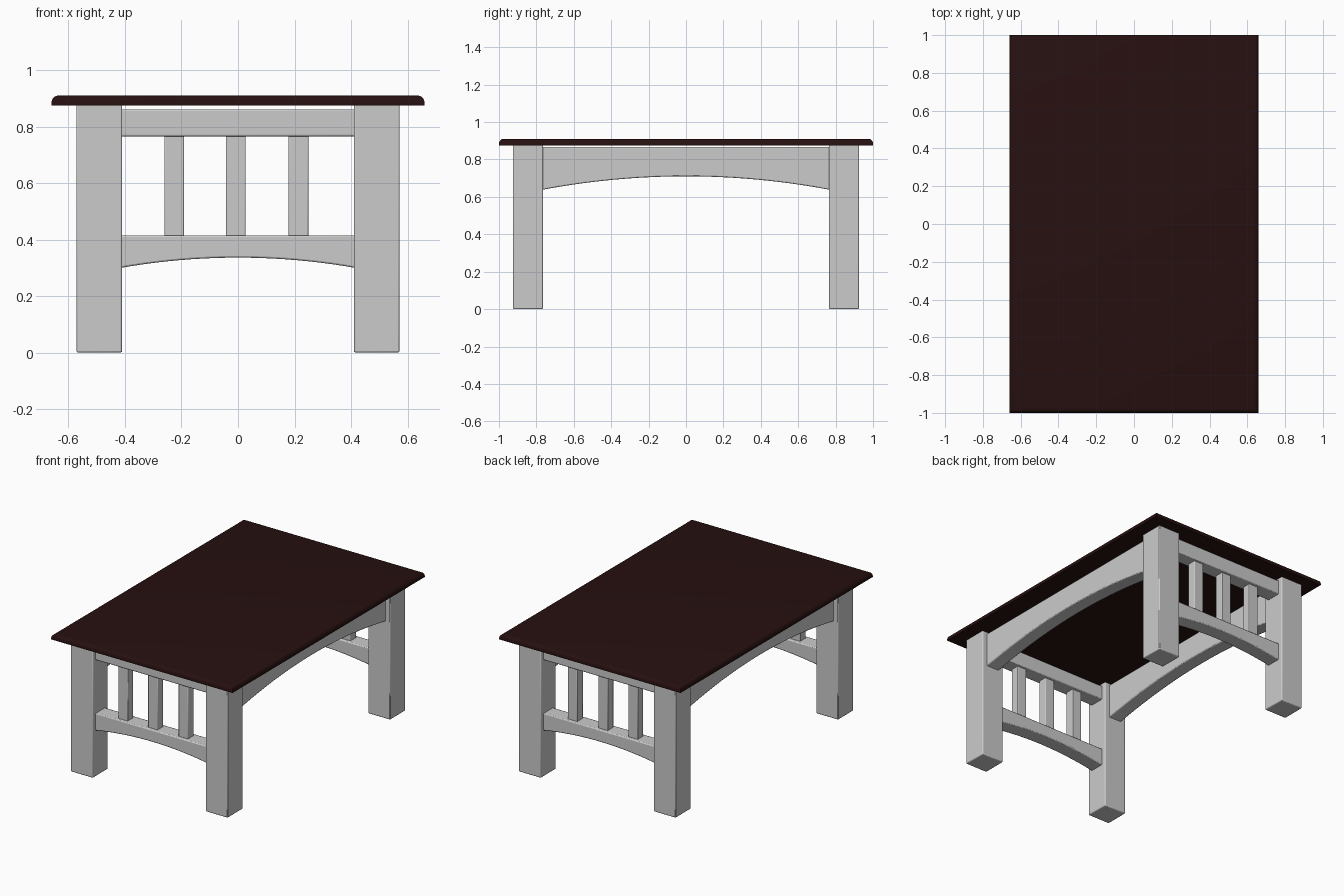
import bpy, bmesh

if "Cube" in bpy.data.objects:
    bpy.data.objects.remove(bpy.data.objects["Cube"])


def material(name, rgb):
    m = bpy.data.materials.new(name)
    m.diffuse_color = (*rgb, 1)
    m.use_nodes = True
    m.node_tree.nodes["Principled BSDF"].inputs["Base Color"].default_value = m.diffuse_color
    return m


GREY = material("light grey paint", (0.6, 0.6, 0.6))
DARK = material("dark brown wood", (0.02, 0.005, 0.005))


def finish(bm, name, mat, bevel=0.0):
    bmesh.ops.recalc_face_normals(bm, faces=bm.faces)
    me = bpy.data.meshes.new(name)
    bm.to_mesh(me)
    bm.free()
    me.materials.append(mat)
    ob = bpy.data.objects.new(name, me)
    bpy.context.collection.objects.link(ob)
    if bevel:
        mod = ob.modifiers.new("soft edges", 'BEVEL')
        mod.width = bevel
        mod.segments = 2
        mod.limit_method = 'ANGLE'
        mod.angle_limit = 0.6
    bpy.context.view_layer.objects.active = ob
    ob.select_set(True)
    bpy.ops.object.shade_smooth_by_angle(angle=0.6)
    ob.select_set(False)
    return ob


def box_mesh(x0, x1, y0, y1, z0, z1):
    bm = bmesh.new()
    bmesh.ops.create_cube(bm, size=1)
    for v in bm.verts:
        v.co.x = x1 if v.co.x > 0 else x0
        v.co.y = y1 if v.co.y > 0 else y0
        v.co.z = z1 if v.co.z > 0 else z0
    return bm


def box(name, center, size, z0, z1, bevel):
    (cx, cy), (sx, sy) = center, size
    bm = box_mesh(cx - sx / 2, cx + sx / 2, cy - sy / 2, cy + sy / 2, z0, z1)
    return finish(bm, name, GREY, bevel)


def arched_rail(name, half, offset, thick, z_end, z_mid, z_top, along_y):
    """Rail with an arched underside, extruded through its thickness."""
    n = 20
    pts = [(half, z_top), (-half, z_top)]
    for i in range(n + 1):
        t = -1 + 2 * i / n
        pts.append((t * half, z_mid - (z_mid - z_end) * t * t))

    def place(u, w, z):
        return (w, u, z) if along_y else (u, w, z)

    bm = bmesh.new()
    face = bm.faces.new([bm.verts.new(place(u, offset - thick / 2, z)) for u, z in pts])
    ext = bmesh.ops.extrude_face_region(bm, geom=[face])
    moved = [g for g in ext["geom"] if isinstance(g, bmesh.types.BMVert)]
    bmesh.ops.translate(bm, verts=moved, vec=place(0, thick, 0))
    return finish(bm, name, GREY, 0.006)


# Table top with rounded upper rim
bm = box_mesh(-0.66, 0.66, -1, 1, 0.875, 0.91)
rim = [e for e in bm.edges if all(v.co.z > 0.9 for v in e.verts)]
bmesh.ops.bevel(bm, geom=rim, offset=0.024, segments=4, profile=0.5, affect='EDGES')
finish(bm, "table_top", DARK)

LX, LY = 0.491, 0.845   # leg centres

# Four square legs
for sx, side in ((-1, "left"), (1, "right")):
    for sy, end in ((-1, "front"), (1, "back")):
        box(f"{end}_{side}_leg", (sx * LX, sy * LY), (0.162, 0.16), 0, 0.88, 0.006)

# Long arched aprons
for s, side in ((-1, "left"), (1, "right")):
    arched_rail(f"{side}_apron", 0.775, s * LX, 0.095, 0.637, 0.71, 0.866, True)

# End panels: straight top rail, arched lower rail, three slats
for s, end in ((-1, "front"), (1, "back")):
    box(f"{end}_top_rail", (0, s * LY), (0.84, 0.1), 0.765, 0.861, 0.006)
    arched_rail(f"{end}_lower_rail", 0.42, s * LY, 0.1, 0.299, 0.336, 0.415, False)
    for i, x in enumerate((-0.226, -0.008, 0.214)):
        box(f"{end}_slat_{i + 1}", (x, s * LY), (0.07, 0.06), 0.41, 0.77, 0.004)
